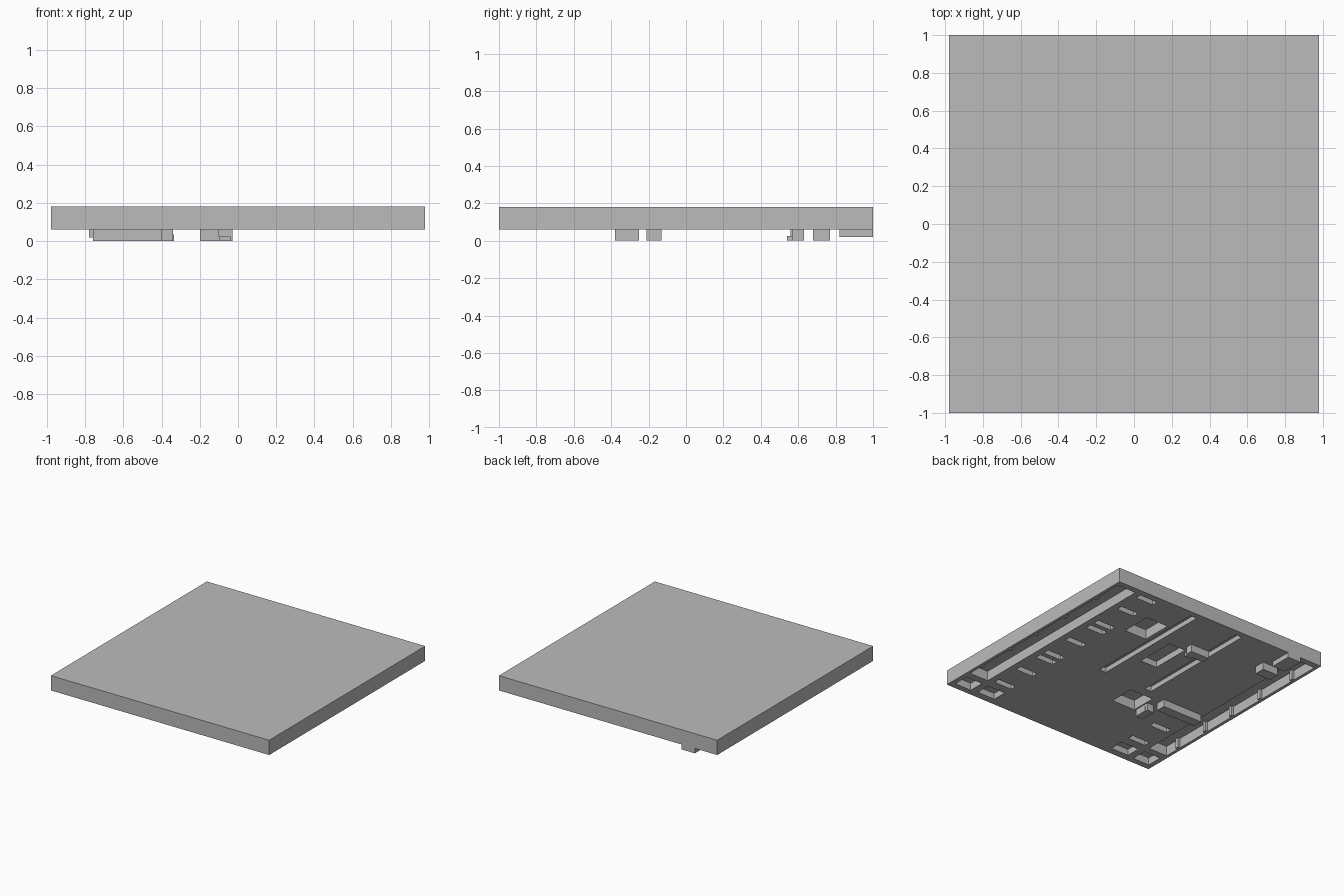
import bpy
import bmesh
from mathutils import Matrix, Vector

cube = bpy.data.objects.get("Cube")
if cube:
    bpy.data.objects.remove(cube, do_unlink=True)

grey = bpy.data.materials.new("plain_grey")
grey.use_nodes = True
colour = (0.5, 0.5, 0.5, 1)
grey.diffuse_color = colour
grey.node_tree.nodes["Principled BSDF"].inputs["Base Color"].default_value = colour

UNDER, TOP = 0.06, 0.18


def boxes(name, ranges):
    """One object of boxes, each given as x, y and z ranges."""
    bm = bmesh.new()
    for x0, x1, y0, y1, z0, z1 in ranges:
        centre = Vector((x0 + x1, y0 + y1, z0 + z1)) / 2
        size = Matrix.Diagonal((x1 - x0, y1 - y0, z1 - z0, 1))
        bmesh.ops.create_cube(bm, size=1, matrix=Matrix.Translation(centre) @ size)
    mesh = bpy.data.meshes.new(name)
    bm.to_mesh(mesh)
    bm.free()
    mesh.materials.append(grey)
    obj = bpy.data.objects.new(name, mesh)
    bpy.context.collection.objects.link(obj)
    return obj


def recess(x0, x1, y0, y1, depth):
    return (x0, x1, y0, y1, UNDER - 0.03, UNDER + depth)


def mirrored(r):
    return (-r[1], -r[0]) + tuple(r[2:])


# Recesses shared by both sides: edge channels, corner pockets, long grooves
shared = [
    recess(0.785, 0.955, -0.76, 0.95, 0.08),
    recess(0.79, 0.94, -0.95, -0.82, 0.06),
    recess(0.57, 0.73, -0.94, -0.82, 0.05),
    recess(0.19, 0.25, -0.1, 0.95, 0.04),
    recess(0.57, 0.73, -0.745, -0.695, 0.04),
    recess(0.57, 0.73, -0.495, -0.445, 0.04),
]
cuts = shared + [mirrored(r) for r in shared]

# Row of short slots along one side
for y in (-0.24, -0.15, 0.1, 0.34, 0.43, 0.7, 0.92):
    cuts.append(recess(0.57, 0.73, y - 0.025, y + 0.025, 0.04))

# Square pockets and the middle pocket
cuts += [
    recess(0.28, 0.48, 0.47, 0.72, 0.08),
    recess(-0.33, -0.12, -0.39, -0.18, 0.08),
    recess(-0.05, 0.1, 0.2, 0.53, 0.05),
]

slab = boxes("slab", [(-0.98, 0.98, -1, 1, UNDER, TOP)])
cutter = boxes("recess_cutter", cuts)
cutter.hide_render = True
mod = slab.modifiers.new("recesses", "BOOLEAN")
mod.operation = "DIFFERENCE"
mod.solver = "EXACT"
mod.object = cutter
bpy.context.view_layer.objects.active = slab
bpy.ops.object.modifier_apply(modifier=mod.name)
bpy.data.objects.remove(cutter, do_unlink=True)

# Ribs inside the edge channels
ribs = [(0.935, 0.957, y - 0.015, y + 0.015, UNDER, 0.142)
        for y in (-0.62, -0.3, 0.0, 0.33, 0.7)]
boxes("channel_ribs", ribs + [mirrored(r) for r in ribs])

# Blocks hanging under the slab
boxes("long_block", [(-0.76, -0.4, -0.21, -0.13, 0, 0.062)])
boxes("small_block", [(-0.4, -0.34, -0.38, -0.25, 0, 0.062),
                      (-0.335, -0.34, -0.36, -0.27, 0, 0.035)])
boxes("middle_block", [(-0.2, -0.1, 0.56, 0.63, 0, 0.062),
                       (-0.1, -0.03, 0.57, 0.63, 0, 0.062),
                       (-0.1, -0.04, 0.54, 0.57, 0, 0.025)])
boxes("side_block", [(-0.75, -0.61, 0.68, 0.77, 0, 0.062)])
boxes("back_block", [(-0.78, -0.66, 0.82, 1, 0.02, 0.062)])
